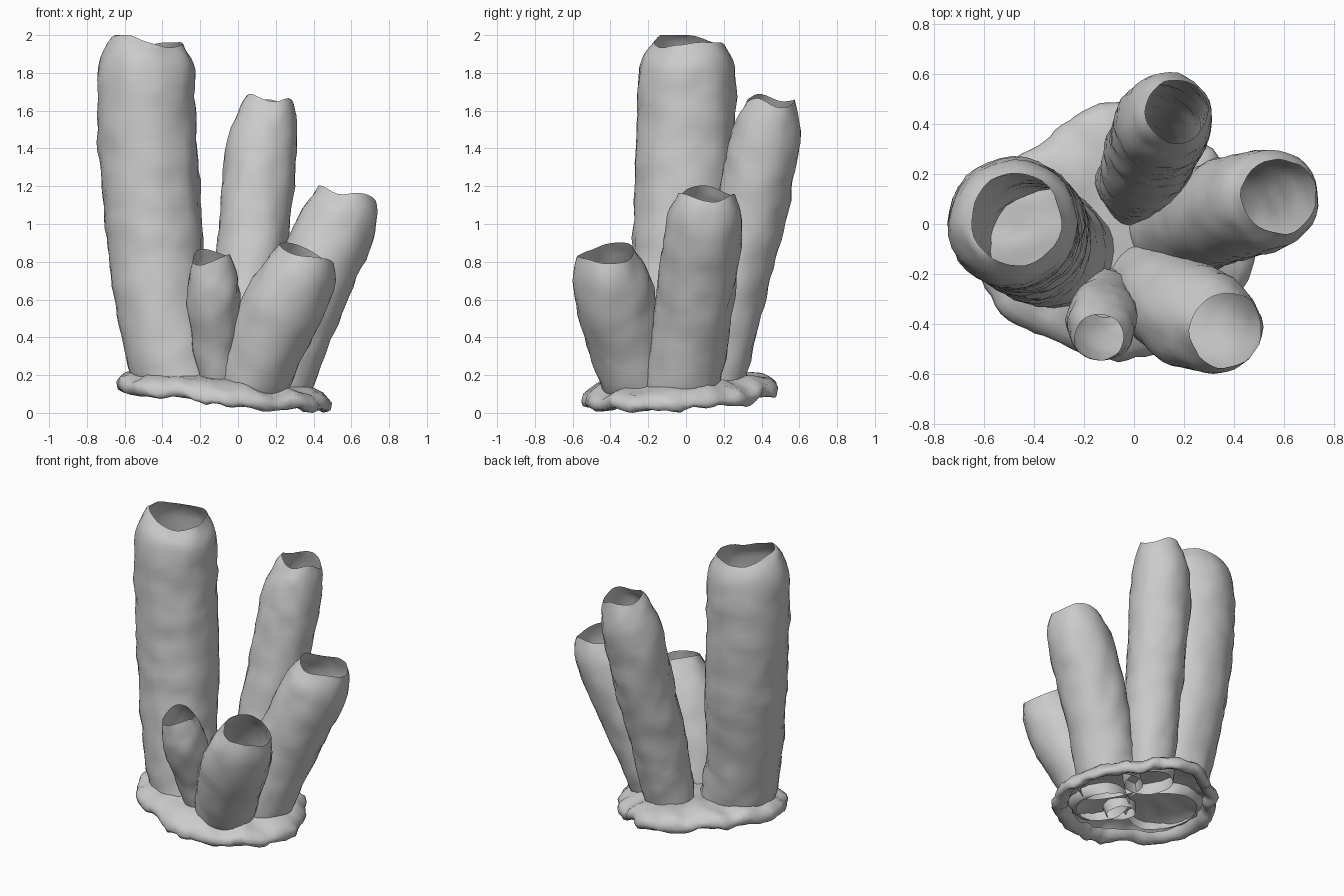
import bpy, bmesh, math
from mathutils import Vector, noise

if "Cube" in bpy.data.objects:
    bpy.data.objects.remove(bpy.data.objects["Cube"])

SEG = 32


def catmull(p0, p1, p2, p3, t):
    return 0.5 * (2 * p1 + (p2 - p0) * t + (2 * p0 - 5 * p1 + 4 * p2 - p3) * t * t
                  + (3 * p1 - p0 - 3 * p2 + p3) * t ** 3)


def base_plane(x, y):
    """Height of the sloping underside of the crust."""
    return .06 - .1 * x + .05 * y


def skin(name, rings, cap_point=None):
    """Join closed rings of points into one smooth surface sheet."""
    bm = bmesh.new()
    loops = [[bm.verts.new(p) for p in ring] for ring in rings]
    for a, b in zip(loops, loops[1:]):
        n = len(a)
        for i in range(n):
            j = (i + 1) % n
            bm.faces.new((a[i], a[j], b[j], b[i]))
    if cap_point is not None:
        c = bm.verts.new(cap_point)
        a = loops[0]
        for i in range(len(a)):
            bm.faces.new((c, a[i], a[(i + 1) % len(a)]))
        bmesh.ops.recalc_face_normals(bm, faces=bm.faces)
    for f in bm.faces:
        f.smooth = True
    mesh = bpy.data.meshes.new(name)
    bm.to_mesh(mesh)
    bm.free()
    ob = bpy.data.objects.new(name, mesh)
    bpy.context.collection.objects.link(ob)
    return ob


def tube(name, keys, wave, lobes, phase):
    """Open tube along keys (x, y, z, radius) with a wavy rim."""
    ks = [Vector(k) for k in keys]
    ks = [2 * ks[0] - ks[1]] + ks + [2 * ks[-1] - ks[-2]]
    path = []
    for i in range(1, len(ks) - 2):
        n = max(3, round((ks[i + 1] - ks[i]).length / 0.05))
        path += [catmull(*ks[i - 1:i + 3], s / n) for s in range(n)]
    path.append(ks[-2])
    rings = []
    for i, p in enumerate(path):
        c = p.to_3d()
        d = path[min(i + 1, len(path) - 1)].to_3d() - path[max(i - 1, 0)].to_3d()
        q = Vector((0, 0, 1)).rotation_difference(d)
        w = max(0, 1 - (path[-1].z - p.z) / 0.2)
        ring = []
        for s in range(SEG):
            a = 2 * math.pi * s / SEG
            u = Vector((math.cos(a), math.sin(a), 0))
            at = c + u * p.w
            bump = noise.noise(at * 8) * 0.012 + noise.noise(at * 17) * 0.007
            v = c + q @ (u * (p.w + bump))
            v.z += w * (wave * math.cos(lobes * a + phase) + noise.noise(at * 9) * .012)
            v.z = min(max(v.z, base_plane(v.x, v.y) + .06), 2.0)
            ring.append(v)
        rings.append(ring)
    return skin(name, rings)


# Five leaning tubes, each pinched in at the mouth
tube("tall_tube", [(-.305, -.11, .12, .235), (-.395, -.075, .5, .24), (-.445, -.02, 1.0, .258),
                   (-.48, .0, 1.45, .262), (-.485, .005, 1.76, .258),
                   (-.48, .012, 1.89, .235), (-.47, .015, 1.968, .185)], .026, 2, -.9)
tube("back_tube", [(.0, .14, .10, .155), (.05, .235, .6, .178), (.09, .34, 1.05, .188),
                   (.125, .41, 1.4, .188), (.155, .44, 1.56, .162),
                   (.17, .45, 1.655, .126)], .018, 3, 1.6)
tube("right_tube", [(.16, -.03, .08, .2), (.265, .015, .37, .205), (.375, .055, .65, .208),
                    (.505, .09, .94, .207), (.56, .105, 1.07, .187),
                    (.58, .11, 1.16, .15)], .015, 3, 2.6)
tube("front_tube", [(.055, -.235, .08, .18), (.145, -.31, .36, .205), (.24, -.37, .57, .213),
                    (.325, -.41, .73, .195), (.365, -.425, .845, .148)], .018, 2, 1.9)
tube("small_tube", [(-.10, -.25, .10, .09), (-.12, -.32, .38, .12), (-.13, -.395, .62, .142),
                    (-.135, -.43, .745, .124), (-.14, -.455, .825, .098)], .022, 2, 1.6)

# Lumpy base crust: domed top, rounded edge and a lip rolled underneath
CENTRE = Vector((-.08, -.03, 0))
OUTLINE = [.56, .51, .50, .52, .47, .48, .56, .56, .51, .52, .53, .57]
PROFILE = [(.15, .135), (.3, .135), (.45, .135), (.6, .13), (.72, .122), (.84, .108), (.92, .09),
           (.98, .065), (1.0, .035), (.985, .008), (.94, 0), (.88, .01), (.84, .03), (.82, .055)]


def outline(a):
    t = a / (2 * math.pi) * 12
    i = int(t)
    r = [OUTLINE[(i + k) % 12] for k in (-1, 0, 1, 2)]
    return catmull(*r, t - i)


rings = []
for f, h in PROFILE:
    ring = []
    for s in range(90):
        a = 2 * math.pi * s / 90
        u = Vector((math.cos(a), math.sin(a), 0))
        edge = outline(a) + noise.noise(u * 4) * 0.025 + noise.noise(u * 9) * 0.015
        p = CENTRE + u * edge * f
        p.z = base_plane(p.x, p.y) + h
        p.z += noise.noise(Vector((p.x, p.y, .5)) * 6) * 0.04 * f
        p.z += noise.noise(Vector((p.x, p.y, h * 2)) * 13) * 0.02 * f
        p.z = max(p.z, 0)
        ring.append(p)
    rings.append(ring)
skin("base_crust", rings, CENTRE + Vector((0, 0, .203)))
